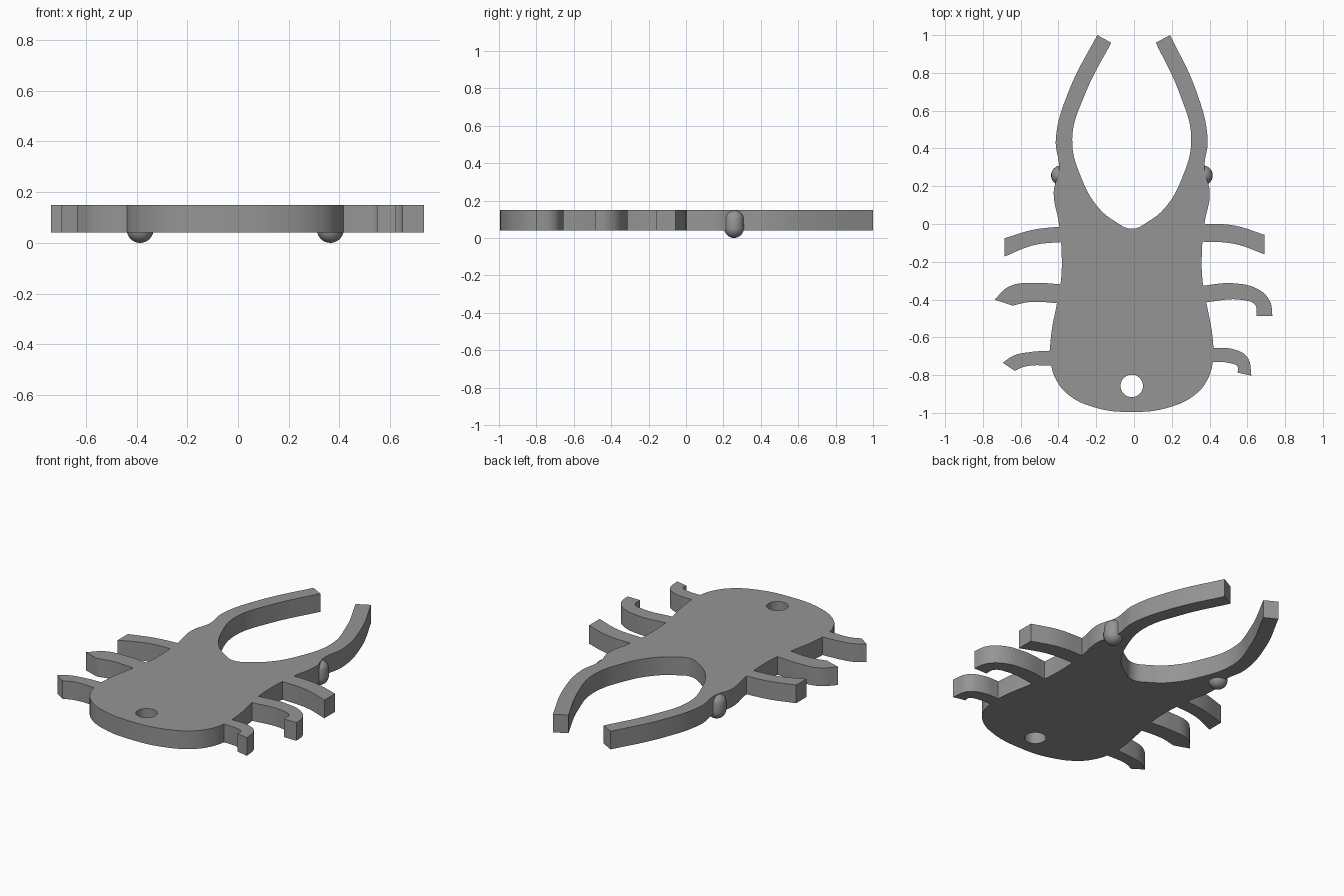
import bpy, bmesh, math

if "Cube" in bpy.data.objects:
    bpy.data.objects.remove(bpy.data.objects["Cube"])

Z_LOW, Z_HIGH = 0.04, 0.15

grey = bpy.data.materials.new("plain grey")
grey.diffuse_color = (0.3, 0.3, 0.3, 1)
grey.use_nodes = True
grey.node_tree.nodes["Principled BSDF"].inputs["Base Color"].default_value = grey.diffuse_color


def finish(obj):
    obj.data.materials.clear()
    obj.data.materials.append(grey)
    bpy.ops.object.select_all(action='DESELECT')
    obj.select_set(True)
    bpy.context.view_layer.objects.active = obj
    bpy.ops.object.shade_smooth_by_angle(angle=math.radians(35))


def plate(name, loops):
    """Extruded plate from closed smooth loops; a third value marks a sharp corner."""
    curve = bpy.data.curves.new(name + "_outline", 'CURVE')
    curve.dimensions = '2D'
    curve.fill_mode = 'BOTH'
    curve.extrude = (Z_HIGH - Z_LOW) / 2
    curve.resolution_u = 8
    for pts in loops:
        spline = curve.splines.new('BEZIER')
        spline.bezier_points.add(len(pts) - 1)
        spline.use_cyclic_u = True
        for bp, p in zip(spline.bezier_points, pts):
            bp.co = (p[0], p[1], 0)
            bp.handle_left_type = bp.handle_right_type = 'VECTOR' if len(p) > 2 else 'AUTO'
    temp = bpy.data.objects.new(name + "_temp", curve)
    bpy.context.collection.objects.link(temp)
    bpy.context.view_layer.update()
    graph = bpy.context.evaluated_depsgraph_get()
    mesh = bpy.data.meshes.new_from_object(temp.evaluated_get(graph))
    bpy.data.objects.remove(temp)

    # Weld caps to walls and lift into place
    bm = bmesh.new()
    bm.from_mesh(mesh)
    bmesh.ops.remove_doubles(bm, verts=bm.verts, dist=0.0005)
    bmesh.ops.recalc_face_normals(bm, faces=bm.faces)
    bmesh.ops.translate(bm, verts=bm.verts, vec=(0, 0, (Z_LOW + Z_HIGH) / 2))
    bm.to_mesh(mesh)
    bm.free()
    obj = bpy.data.objects.new(name, mesh)
    bpy.context.collection.objects.link(obj)
    finish(obj)


# Body with jaws: half widths from the jaw notch round to the tail
half = [(0.09, 0.015), (0.175, 0.085), (0.265, 0.24), (0.315, 0.45), (0.25, 0.69),
        (0.118, 0.96, 1), (0.193, 1.0, 1), (0.335, 0.71), (0.402, 0.45), (0.385, 0.29),
        (0.413, 0.17), (0.385, 0.0), (0.371, -0.16), (0.376, -0.31), (0.398, -0.43),
        (0.428, -0.6), (0.43, -0.72), (0.405, -0.815), (0.34, -0.9), (0.2, -0.97)]


def place(p, side):
    shift = -0.012 + 0.02 * max(0, p[1] - 0.5)
    return (side * p[0] + shift, *p[1:])


body = ([(-0.012, -0.025)] + [place(p, 1) for p in half] + [(-0.012, -0.995)]
        + [place(p, -1) for p in reversed(half)])

# Round hanging hole near the tail
hole = [(-0.012 + 0.059 * math.cos(i * math.pi / 4),
         -0.857 + 0.059 * math.sin(i * math.pi / 4)) for i in range(8)]
plate("body_with_jaws", [body, hole])

# Six legs, each with its own bend
legs = {
    "front_leg_left": [(-0.375, -0.013, 1), (-0.53, -0.03), (-0.685, -0.075, 1),
                       (-0.685, -0.172, 1), (-0.53, -0.112), (-0.375, -0.095, 1)],
    "front_leg_right": [(0.36, 0.002, 1), (0.53, -0.008), (0.69, -0.057, 1),
                        (0.69, -0.16, 1), (0.53, -0.105), (0.35, -0.093, 1)],
    "middle_leg_left": [(-0.38, -0.32, 1), (-0.53, -0.312), (-0.66, -0.33), (-0.738, -0.4, 1),
                        (-0.643, -0.432, 1), (-0.55, -0.413), (-0.395, -0.42, 1)],
    "middle_leg_right": [(0.36, -0.327, 1), (0.53, -0.314), (0.665, -0.35), (0.72, -0.41),
                         (0.733, -0.487, 1), (0.648, -0.487, 1), (0.642, -0.43),
                         (0.58, -0.403), (0.375, -0.414, 1)],
    "rear_leg_left": [(-0.43, -0.67, 1), (-0.55, -0.678), (-0.64, -0.698), (-0.695, -0.735, 1),
                      (-0.632, -0.777, 1), (-0.57, -0.753), (-0.43, -0.75, 1)],
    "rear_leg_right": [(0.405, -0.657, 1), (0.53, -0.664), (0.6, -0.705), (0.622, -0.803, 1),
                       (0.548, -0.787, 1), (0.548, -0.755), (0.51, -0.737), (0.405, -0.73, 1)],
}
for name, outline in legs.items():
    plate(name, [outline])

# Eyes: upright capsules set into the sides of the head
R = 0.053
for name, x in (("eye_left", -0.386), ("eye_right", 0.364)):
    bpy.ops.mesh.primitive_uv_sphere_add(segments=32, ring_count=16, radius=R)
    eye = bpy.context.object
    eye.name = name
    for v in eye.data.vertices:
        v.co.z += R + (0.149 - 2 * R if v.co.z > 0.001 else 0)
        v.co.x += x
        v.co.y += 0.257
    finish(eye)
